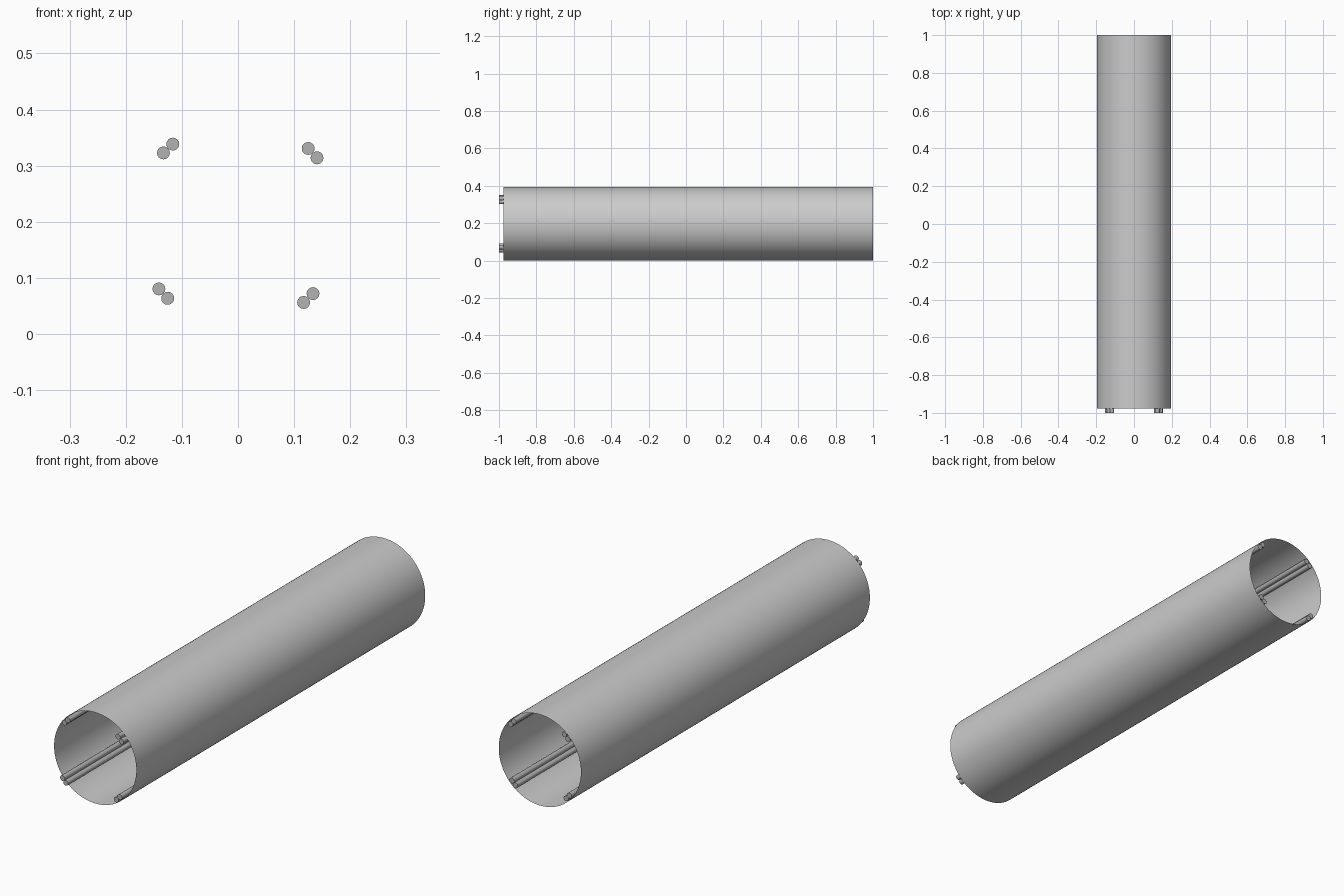
import bpy
import bmesh
import math

cube = bpy.data.objects.get("Cube")
if cube:
    bpy.data.objects.remove(cube, do_unlink=True)

RADIUS = 0.197
ROD_RADIUS = 0.0115
ROD_ORBIT = 0.183


def make_material(name, value):
    mat = bpy.data.materials.new(name)
    mat.use_nodes = True
    color = (value, value, value, 1)
    mat.diffuse_color = color
    mat.node_tree.nodes["Principled BSDF"].inputs["Base Color"].default_value = color
    return mat


def lengthwise_cylinder(name, x, z, radius, front, back, sides, capped, mat):
    """Cylinder running along y from front to back."""
    bm = bmesh.new()
    bmesh.ops.create_cone(bm, cap_ends=capped, segments=sides,
                          radius1=radius, radius2=radius, depth=back - front)
    mesh = bpy.data.meshes.new(name)
    bm.to_mesh(mesh)
    bm.free()
    mesh.materials.append(mat)
    obj = bpy.data.objects.new(name, mesh)
    bpy.context.collection.objects.link(obj)
    obj.location = (x, (front + back) / 2, z)
    obj.rotation_euler.x = math.pi / 2
    bpy.ops.object.select_all(action="DESELECT")
    obj.select_set(True)
    bpy.context.view_layer.objects.active = obj
    bpy.ops.object.shade_smooth_by_angle(angle=math.radians(40))
    return obj


shell_grey = make_material("light grey", 0.6)
rod_grey = make_material("rod grey", 0.45)

# Thin open shell
lengthwise_cylinder("tube_shell", 0, RADIUS, RADIUS, -0.977, 1.0, 96, False, shell_grey)

# Four pairs of rods resting against the inner wall
corners = {"upper_left": 43.3, "upper_right": 133, "lower_right": 223.2, "lower_left": 313.3}
for corner, middle in corners.items():
    for label, side in (("first", -1), ("second", 1)):
        angle = math.radians(middle + side * 3.6)
        lengthwise_cylinder(corner + "_rod_" + label,
                            ROD_ORBIT * math.cos(angle),
                            RADIUS + ROD_ORBIT * math.sin(angle),
                            ROD_RADIUS, -1.0, 1.0, 16, True, rod_grey)
